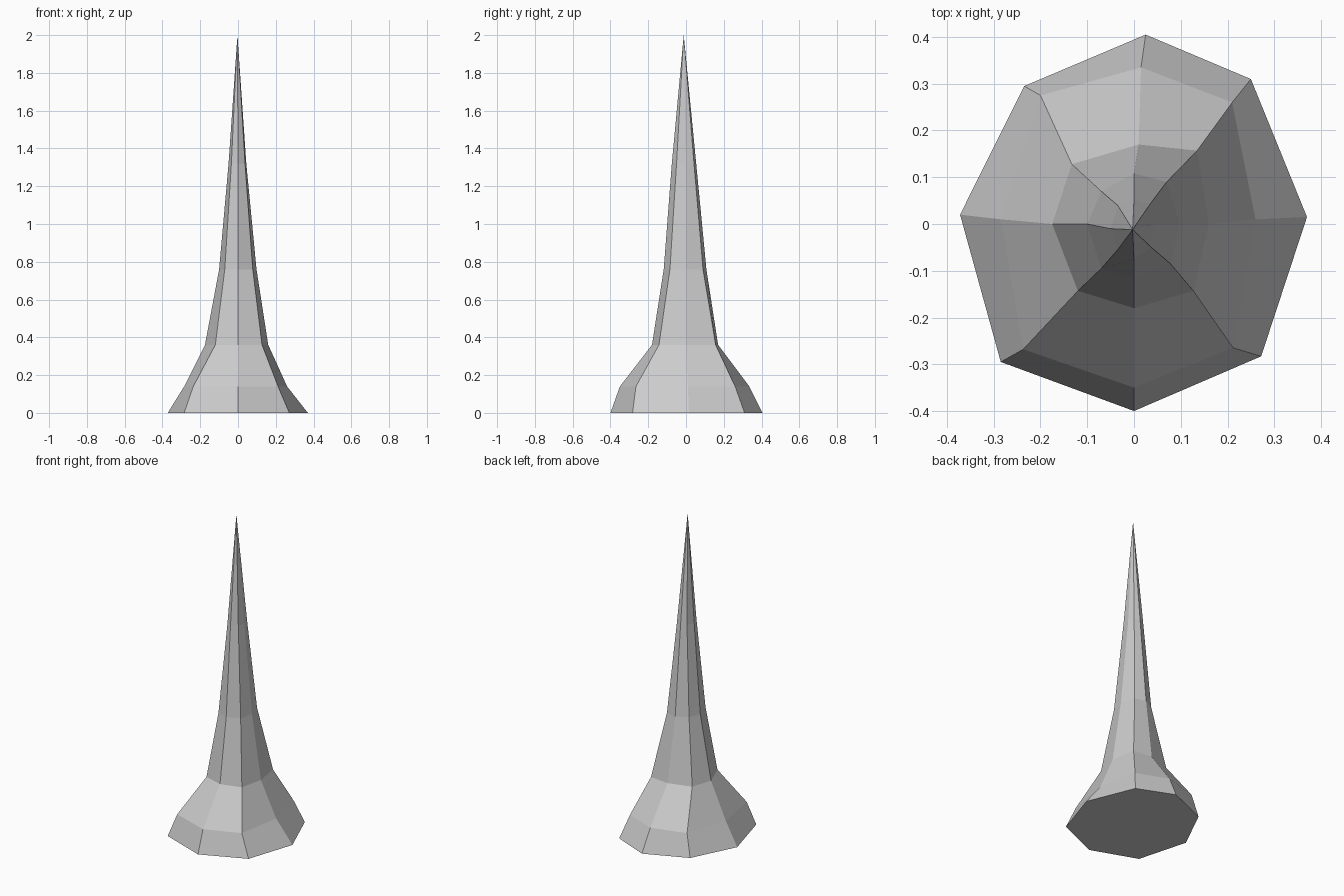
import bpy
import bmesh

default_cube = bpy.data.objects.get("Cube")
if default_cube:
    bpy.data.objects.remove(default_cube, do_unlink=True)


def make_material(name, colour):
    material = bpy.data.materials.new(name)
    material.use_nodes = True
    material.diffuse_color = colour
    material.node_tree.nodes["Principled BSDF"].inputs["Base Color"].default_value = colour
    return material


# Uneven eight-sided cross-sections, counter-clockwise from the left (+x) corner
sections = [
    (0, [(.37, .015), (.25, .31), (.025, .405), (-.235, .295),
         (-.372, .02), (-.285, -.295), (0, -.4), (.272, -.283)]),
    (.14, [(.26, .01), (.21, .26), (.015, .335), (-.2, .275),
           (-.285, .01), (-.237, -.268), (0, -.35), (.212, -.265)]),
    (.36, [(.16, 0), (.135, .157), (.01, .17), (-.133, .128),
           (-.175, 0), (-.12, -.143), (0, -.18), (.127, -.143)]),
    (.76, [(.098, 0), (.07, .09), (0, .108), (-.07, .07),
           (-.1, 0), (-.07, -.095), (0, -.118), (.078, -.085)]),
    (1.32, [(.044, 0), (.034, .042), (0, .054), (-.035, .04),
            (-.05, -.01), (-.035, -.055), (0, -.075), (.037, -.05)]),
]
tip_position = (-.003, -.012, 2)


def build_spike(name, material):
    bm = bmesh.new()
    rings = [[bm.verts.new((x, y, z)) for x, y in points] for z, points in sections]
    tip = bm.verts.new(tip_position)
    sides = len(rings[0])

    # Closed underside
    bm.faces.new(reversed(rings[0]))

    # Flared foot and tapering shaft
    for lower, upper in zip(rings, rings[1:]):
        for i in range(sides):
            j = (i + 1) % sides
            bm.faces.new((lower[i], lower[j], upper[j], upper[i]))

    # Pointed top
    for i in range(sides):
        bm.faces.new((rings[-1][i], rings[-1][(i + 1) % sides], tip))

    bmesh.ops.recalc_face_normals(bm, faces=bm.faces)
    mesh = bpy.data.meshes.new(name)
    bm.to_mesh(mesh)
    bm.free()
    mesh.materials.append(material)
    spike = bpy.data.objects.new(name, mesh)
    bpy.context.collection.objects.link(spike)
    return spike


stone = make_material("light grey stone", (.6, .6, .6, 1))
build_spike("stone_spike", stone)
